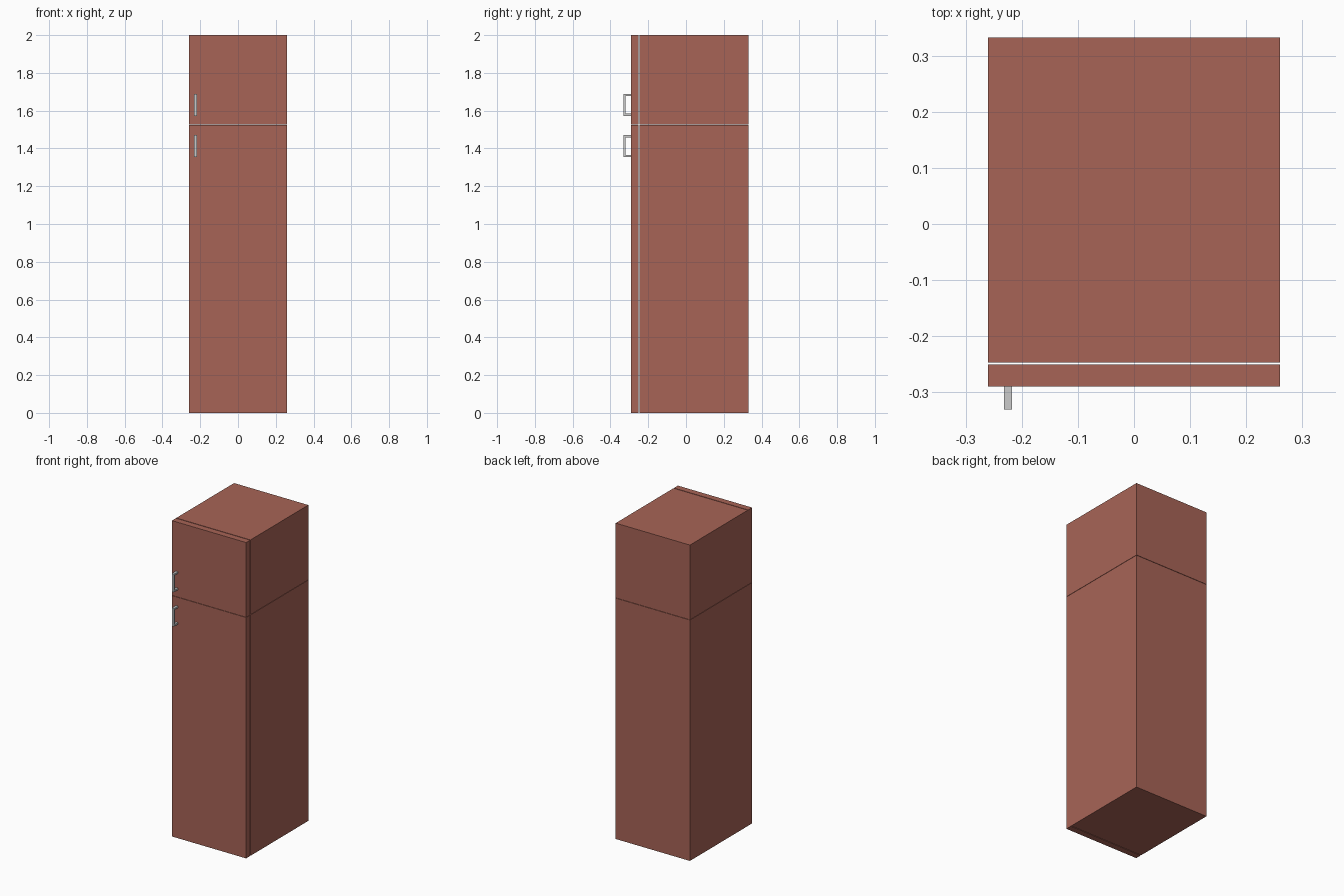
import bpy, bmesh

if "Cube" in bpy.data.objects:
    bpy.data.objects.remove(bpy.data.objects["Cube"])

brown = bpy.data.materials.new("brown_panel")
brown.diffuse_color = (0.388, 0.127, 0.094, 1)
brown.use_nodes = True
brown.node_tree.nodes["Principled BSDF"].inputs["Base Color"].default_value = brown.diffuse_color

HALF_W = 0.26
SEAM, GAP = 1.526, 0.002          # hairline gap between the two compartments
FRONT, DOOR_BACK = -0.29, -0.2505
BODY_FRONT, BACK = -0.2465, 0.332


def add_object(name, bm, mat=None):
    bmesh.ops.recalc_face_normals(bm, faces=bm.faces)
    mesh = bpy.data.meshes.new(name)
    bm.to_mesh(mesh)
    bm.free()
    obj = bpy.data.objects.new(name, mesh)
    bpy.context.collection.objects.link(obj)
    if mat:
        mesh.materials.append(mat)
    return obj


def box(name, lo, hi, mat=None):
    bm = bmesh.new()
    bmesh.ops.create_cube(bm, size=1)
    for v in bm.verts:
        v.co = [h if c > 0 else l for c, l, h in zip(v.co, lo, hi)]
    return add_object(name, bm, mat)


def handle(name, z0, z1, x0=-0.232, x1=-0.217, y0=-0.331, t=0.011):
    # C-shaped side profile, extruded across the handle's width
    profile = [(FRONT, z0), (y0, z0), (y0, z1), (FRONT, z1),
               (FRONT, z1 - t), (y0 + t, z1 - t), (y0 + t, z0 + t), (FRONT, z0 + t)]
    bm = bmesh.new()
    face = bm.faces.new([bm.verts.new((x0, y, z)) for y, z in profile])
    ext = bmesh.ops.extrude_face_region(bm, geom=[face], use_keep_orig=True)
    verts = [g for g in ext["geom"] if isinstance(g, bmesh.types.BMVert)]
    bmesh.ops.translate(bm, verts=verts, vec=(x1 - x0, 0, 0))
    return add_object(name, bm)


# Lower and upper compartments: cabinet, door with a thin gap, and pull handle
for label, z0, z1, h0, h1 in (("lower", 0, SEAM - GAP / 2, 1.355, 1.47),
                              ("upper", SEAM + GAP / 2, 2, 1.573, 1.688)):
    box(label + "_cabinet", (-HALF_W, BODY_FRONT, z0), (HALF_W, BACK, z1), brown)
    box(label + "_door", (-HALF_W, FRONT, z0), (HALF_W, DOOR_BACK, z1), brown)
    handle(label + "_handle", h0, h1)
